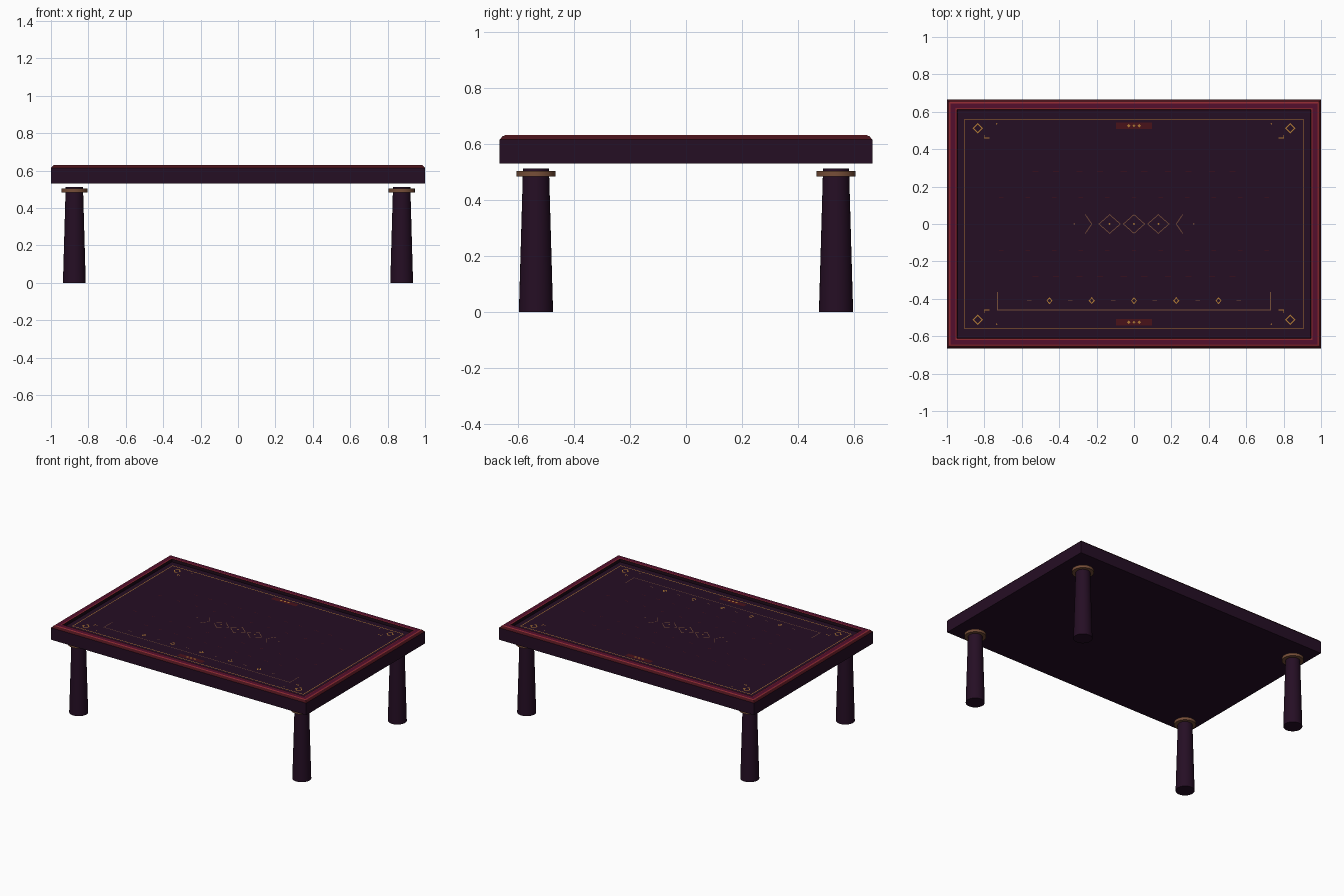
import bpy, bmesh, math
from mathutils import Vector

if "Cube" in bpy.data.objects:
    bpy.data.objects.remove(bpy.data.objects["Cube"])


def mat(name, r, g, b):
    def lin(c):
        c /= 255
        return c / 12.92 if c <= 0.04045 else ((c + 0.055) / 1.055) ** 2.4
    m = bpy.data.materials.new(name)
    m.diffuse_color = (lin(r), lin(g), lin(b), 1)
    m.use_nodes = True
    m.node_tree.nodes["Principled BSDF"].inputs["Base Color"].default_value = m.diffuse_color
    return m


PLUM = mat("dark plum", 37, 14, 36)
NIGHT = mat("near black", 26, 9, 22)
WINE = mat("dark wine", 72, 18, 26)
CRIMSON = mat("crimson", 84, 15, 45)
RED = mat("muted red", 138, 40, 48)
GOLD = mat("gold", 176, 122, 52)
BRONZE = mat("bronze", 118, 78, 56)

HX, HY = 1.0, 0.665
PANEL_Z = 0.61


def finish(bm, name, mats):
    me = bpy.data.meshes.new(name)
    bmesh.ops.recalc_face_normals(bm, faces=bm.faces)
    bm.to_mesh(me)
    bm.free()
    ob = bpy.data.objects.new(name, me)
    for m in mats:
        me.materials.append(m)
    bpy.context.collection.objects.link(ob)
    return ob


# Table top: nested rectangles (inset, height), one colour per band
mats = [PLUM, WINE, RED, CRIMSON, NIGHT]
rows = [(0, 0.53, 0), (0, 0.615, 0), (0.008, 0.624, 1), (0.012, 0.628, 1),
        (0.02, 0.631, 2), (0.045, 0.631, 3), (0.053, 0.63, 2),
        (0.056, PANEL_Z, 4), (0.09, PANEL_Z, 0)]
bm = bmesh.new()
rings = []
for inset, z, _ in rows:
    x, y = HX - inset, HY - inset
    rings.append([bm.verts.new((sx * x, sy * y, z))
                  for sx, sy in ((-1, -1), (1, -1), (1, 1), (-1, 1))])
for k in range(1, len(rings)):
    a, b = rings[k - 1], rings[k]
    for i in range(4):
        j = (i + 1) % 4
        bm.faces.new((a[i], a[j], b[j], b[i])).material_index = rows[k][2]
bm.faces.new(rings[0][::-1]).material_index = 0
bm.faces.new(rings[-1]).material_index = 0
finish(bm, "table_top", mats)


# Inlay helpers: thin flat strips and diamonds just above the panel
def poly(bm, pts, z):
    bm.faces.new([bm.verts.new((p[0], p[1], z)) for p in pts])


def line(bm, a, b, w=0.005, z=PANEL_Z + 0.002):
    a, b = Vector(a), Vector(b)
    d = (b - a).normalized() * w / 2
    n = Vector((-d.y, d.x))
    poly(bm, (a - d - n, b + d - n, b + d + n, a - d + n), z)


def path(bm, pts, w=0.005, closed=False):
    for a, b in zip(pts, pts[1:] + (pts[:1] if closed else [])):
        line(bm, a, b, w)


def diamond(cx, cy, rx, ry):
    return [(cx - rx, cy), (cx, cy - ry), (cx + rx, cy), (cx, cy + ry)]


def dot(bm, cx, cy, r=0.006, z=PANEL_Z + 0.004):
    poly(bm, diamond(cx, cy, r, r), z)


# Gold border line
bm = bmesh.new()
path(bm, [(-0.905, -0.56), (0.905, -0.56), (0.905, 0.56), (-0.905, 0.56)], 0.005, True)
finish(bm, "border_inlay", [GOLD])

# Centre motif
bm = bmesh.new()
for cx in (-0.13, 0, 0.13):
    path(bm, diamond(cx, 0, 0.057, 0.05), 0.004, True)
for s in (-1, 1):
    path(bm, [(s * 0.26, 0.05), (s * 0.226, 0), (s * 0.26, -0.05)], 0.004)
    dot(bm, s * 0.32, 0)
finish(bm, "centre_inlay", [BRONZE])
bm = bmesh.new()
for cx in (-0.13, 0, 0.13):
    dot(bm, cx, 0, 0.007)
finish(bm, "centre_dots", [GOLD])

# Corner ornaments
bm = bmesh.new()
for sx in (-1, 1):
    for sy in (-1, 1):
        path(bm, diamond(sx * 0.835, sy * 0.512, 0.024, 0.024), 0.006, True)
        path(bm, [(sx * 0.775, sy * 0.46), (sx * 0.80, sy * 0.46), (sx * 0.80, sy * 0.475)], 0.004)
        dot(bm, sx * 0.735, sy * 0.535, 0.005)
finish(bm, "corner_inlays", [GOLD])

# Front tray line with small diamonds and dashes
bm = bmesh.new()
path(bm, [(-0.73, -0.365), (-0.73, -0.46), (0.73, -0.46), (0.73, -0.365)], 0.004)
for x in (0.11, 0.34, 0.56):
    for s in (-1, 1):
        line(bm, (s * x - 0.01, -0.41), (s * x + 0.01, -0.41), 0.004)
finish(bm, "tray_line", [BRONZE])
bm = bmesh.new()
for i in range(-2, 3):
    path(bm, diamond(i * 0.226, -0.41, 0.013, 0.015), 0.005, True)
finish(bm, "tray_diamonds", [GOLD])

# Faint dashes across the field
bm = bmesh.new()
for s in (-1, 1):
    for i in range(-5, 6):
        line(bm, (i * 0.142 - 0.01, s * 0.143), (i * 0.142 + 0.01, s * 0.143), 0.004)
    for i in range(-2, 3):
        line(bm, (i * 0.236 - 0.07, s * 0.28), (i * 0.236 - 0.04, s * 0.28), 0.003)
        line(bm, (i * 0.236 + 0.04, s * 0.28), (i * 0.236 + 0.07, s * 0.28), 0.003)
finish(bm, "field_dashes", [WINE])

# Side plaques with three gold dots
plaques, dots = bmesh.new(), bmesh.new()
for s in (-1, 1):
    line(plaques, (-0.08, s * 0.525), (0.08, s * 0.525), 0.035)
    for cx in (-0.028, 0, 0.028):
        dot(dots, cx, s * 0.525, 0.009)
finish(plaques, "plaques", [WINE])
finish(dots, "plaque_dots", [GOLD])


# Legs with collars
def turned(name, profile, x, y, m, n=32):
    bm = bmesh.new()
    rings = [[bm.verts.new((x + r * math.cos(2 * math.pi * i / n),
                            y + r * math.sin(2 * math.pi * i / n), z)) for i in range(n)]
             for r, z in profile]
    for a, b in zip(rings, rings[1:]):
        for i in range(n):
            j = (i + 1) % n
            bm.faces.new((a[i], a[j], b[j], b[i]))
    bm.faces.new(rings[0][::-1])
    bm.faces.new(rings[-1])
    ob = finish(bm, name, [m])
    bpy.ops.object.select_all(action='DESELECT')
    ob.select_set(True)
    bpy.context.view_layer.objects.active = ob
    bpy.ops.object.shade_smooth_by_angle(angle=math.radians(35))


for sy, fb in ((-1, "front"), (1, "back")):
    for sx, lr in ((-1, "left"), (1, "right")):
        x, y = sx * 0.875, sy * 0.535
        turned(f"{fb}_{lr}_leg", [(0.061, 0), (0.047, 0.49), (0.046, 0.512)], x, y, PLUM)
        turned(f"{fb}_{lr}_collar", [(0.07, 0.484), (0.07, 0.504)], x, y, BRONZE)
